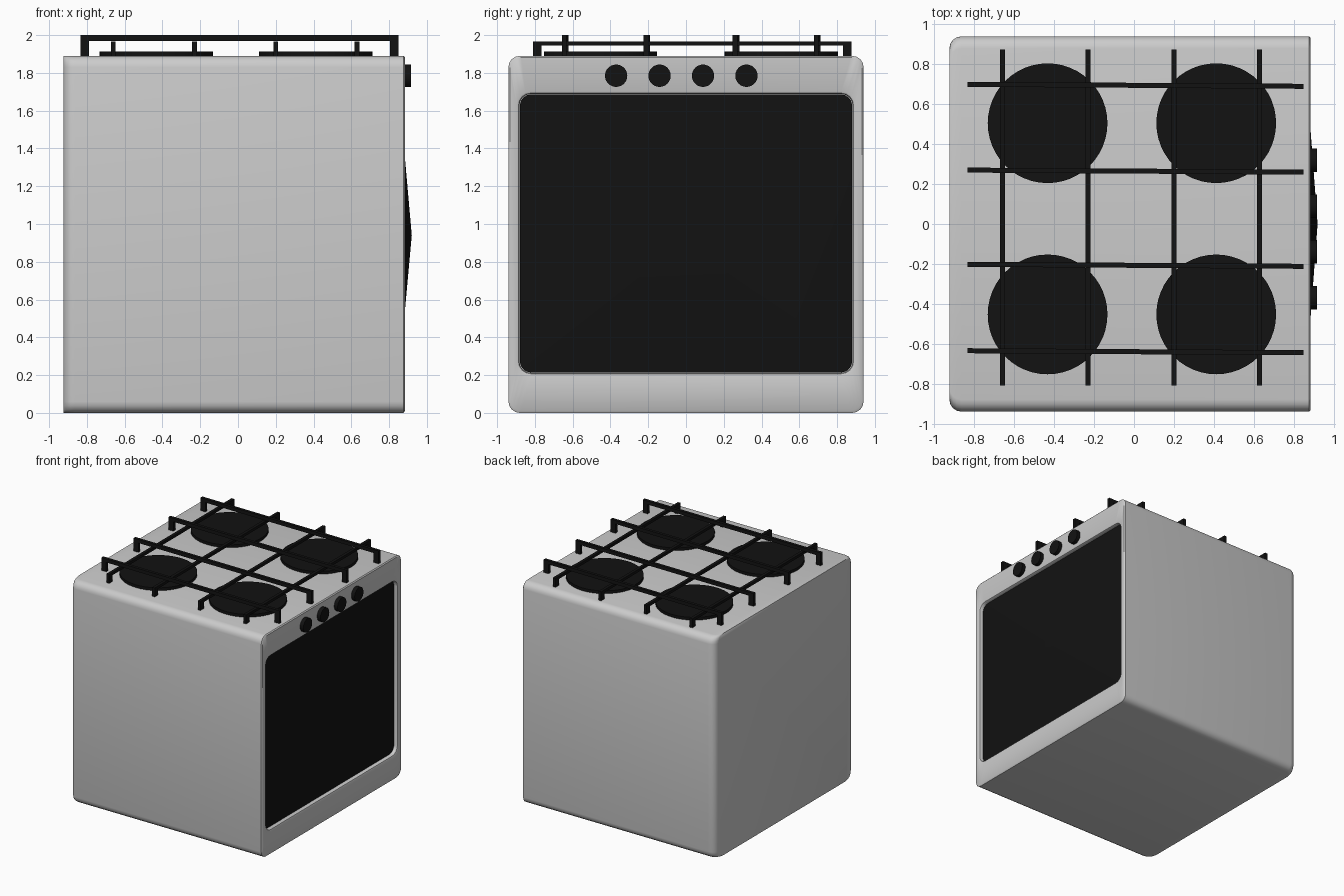
import bpy, bmesh, math
from mathutils import Matrix

if "Cube" in bpy.data.objects:
    bpy.data.objects.remove(bpy.data.objects["Cube"])

black = bpy.data.materials.new("black_enamel")
black.diffuse_color = (0.006, 0.006, 0.006, 1)
black.use_nodes = True
black.node_tree.nodes["Principled BSDF"].inputs["Base Color"].default_value = black.diffuse_color


def finish(name, bm, mat=None, angle=40):
    bmesh.ops.recalc_face_normals(bm, faces=bm.faces)
    mesh = bpy.data.meshes.new(name)
    bm.to_mesh(mesh)
    bm.free()
    ob = bpy.data.objects.new(name, mesh)
    bpy.context.collection.objects.link(ob)
    if mat:
        mesh.materials.append(mat)
    bpy.ops.object.select_all(action='DESELECT')
    ob.select_set(True)
    bpy.context.view_layer.objects.active = ob
    bpy.ops.object.shade_smooth_by_angle(angle=math.radians(angle))
    return ob


def ring(bm, x, hy, z0, z1, r, seg=4):
    """Rounded rectangle in the yz plane at depth x."""
    verts = []
    for k, (sy, z) in enumerate(((1, z1 - r), (-1, z1 - r), (-1, z0 + r), (1, z0 + r))):
        for i in range(seg + 1):
            a = math.pi / 2 * (k + i / seg)
            verts.append(bm.verts.new((x, sy * (hy - r) + r * math.cos(a), z + r * math.sin(a))))
    return verts


def loft(bm, sections):
    rings = [ring(bm, *s) for s in sections]
    n = len(rings[0])
    for a, b in zip(rings, rings[1:]):
        for i in range(n):
            j = (i + 1) % n
            bm.faces.new((a[i], a[j], b[j], b[i]))
    return rings


# Cabinet: rounded section, rounded rear uprights, recessed front opening
R, BACK, FRONT = 0.06, -0.925, 0.885
bm = bmesh.new()
sections = []
for i in range(5):
    a = math.pi / 2 * i / 4
    sections.append((BACK + R * (1 - math.sin(a)), 0.94 - R * (1 - math.cos(a)) if i else 0.94, 0, 1.89, R))
sections = [(BACK + R * (1 - math.cos(math.pi / 8 * i)),
             0.94 - R * (1 - math.sin(math.pi / 8 * i)), 0.005, 1.89, R) for i in range(5)]
sections += [(FRONT - 0.008, 0.94, 0.005, 1.89, R), (FRONT, 0.932, 0.013, 1.882, R),
             (FRONT, 0.897, 0.197, 1.703, 0.075), (FRONT - 0.004, 0.887, 0.207, 1.693, 0.065),
             (FRONT - 0.014, 0.882, 0.212, 1.688, R), (0.84, 0.882, 0.212, 1.688, R)]
sections = [(x, hy, 0 if z0 == 0.005 else z0, z1, r) for x, hy, z0, z1, r in sections]
rings = loft(bm, sections)
bm.faces.new(rings[0])
bm.faces.new(rings[-1])
finish("oven_cabinet", bm)

# Door: dark panel bulging to a point at the middle
bm = bmesh.new()
rings = loft(bm, [(0.842, 0.88, 0.214, 1.686, R), (0.854, 0.88, 0.214, 1.686, R)])
bm.faces.new(rings[0])
tip = bm.verts.new((0.92, 0, 0.94))
rim = rings[1]
for i in range(len(rim)):
    bm.faces.new((rim[i], rim[(i + 1) % len(rim)], tip))
finish("oven_door", bm, black)


def disc(name, radius, depth, matrix):
    bm = bmesh.new()
    bmesh.ops.create_cone(bm, cap_ends=True, segments=48, radius1=radius, radius2=radius,
                          depth=depth, matrix=matrix)
    return finish(name, bm, black)


# Control knobs
for i, y in enumerate((-0.37, -0.14, 0.09, 0.32)):
    disc(f"knob_{i + 1}", 0.059, 0.05,
         Matrix.Translation((0.892, y, 1.785)) @ Matrix.Rotation(math.pi / 2, 4, 'Y'))

# Burner plates
for x in (-0.433, 0.412):
    for y in (-0.453, 0.505):
        disc(f"burner_{'left' if x < 0 else 'right'}_{'front' if y < 0 else 'rear'}",
             0.3, 0.03, Matrix.Translation((x, y, 1.899)))


def grate_bar(name, centre, top, thick, turn):
    """Inverted U: a bar with a leg turned down at each end."""
    half, leg, base = 0.842, 0.045, 1.885
    w = 0.0125
    outline = [(-half, base), (-half, top), (half, top), (half, base), (half - leg, base),
               (half - leg, top - thick), (leg - half, top - thick), (leg - half, base)]
    bm = bmesh.new()
    face = bm.faces.new([bm.verts.new((u, -w, z)) for u, z in outline])
    ext = bmesh.ops.extrude_face_region(bm, geom=[face])
    new = [v for v in ext["geom"] if isinstance(v, bmesh.types.BMVert)]
    bmesh.ops.translate(bm, verts=new, vec=(0, 2 * w, 0))
    bmesh.ops.transform(bm, verts=bm.verts, matrix=Matrix.Translation((*centre, 0))
                        @ Matrix.Rotation(turn, 4, 'Z'))
    finish(name, bm, black, 20)


# Pan grate: four upper bars across, four lower bars front to back
for i, y in enumerate((-0.64, -0.207, 0.265, 0.695)):
    grate_bar(f"grate_cross_bar_{i + 1}", (0.008, y), 2.0, 0.03, -0.006)
for i, x in enumerate((-0.66, -0.23, 0.2, 0.63)):
    grate_bar(f"grate_long_bar_{i + 1}", (x, 0.033), 1.967, 0.023, math.pi / 2)
